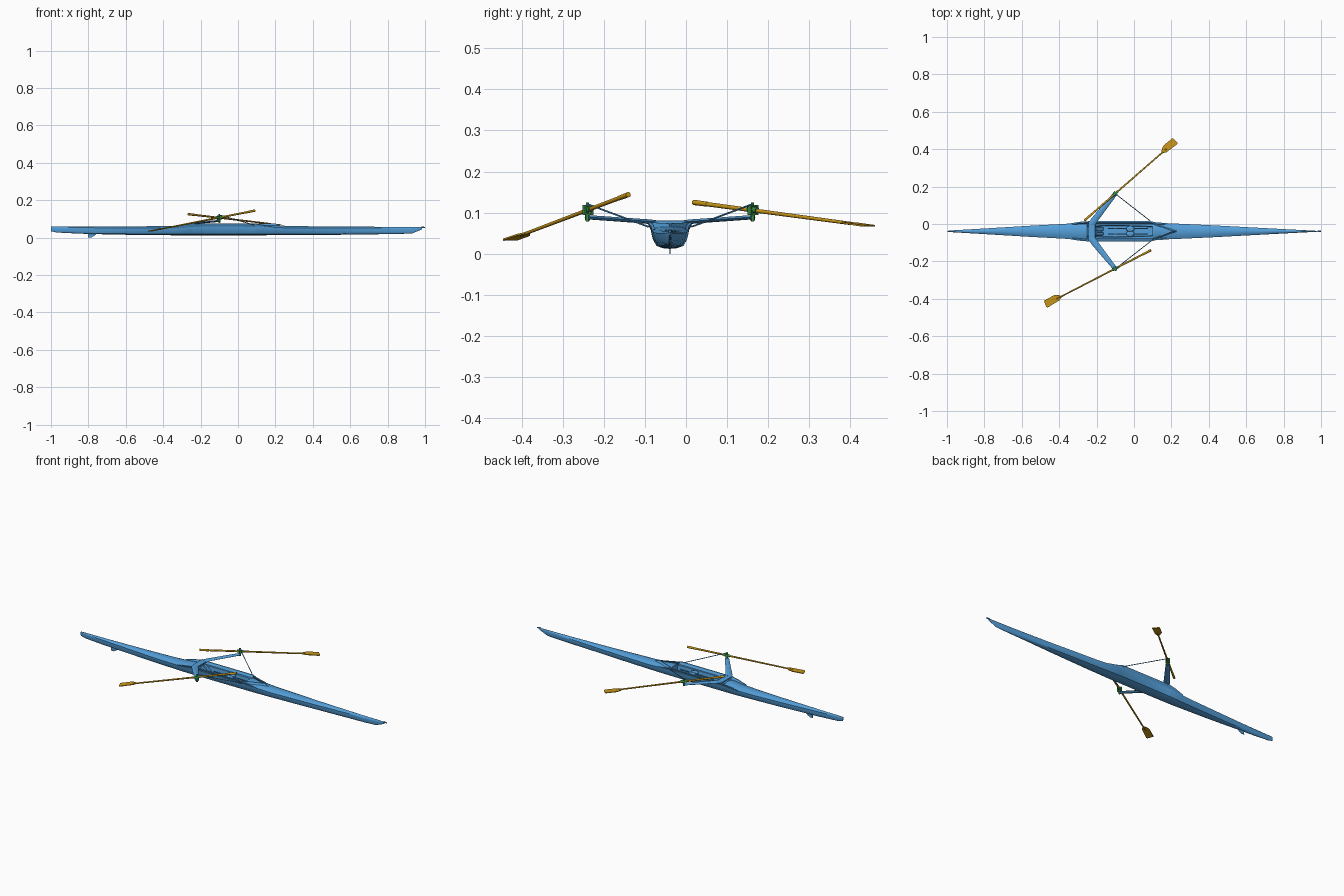
import bpy, bmesh, math
from mathutils import Vector, Matrix

if "Cube" in bpy.data.objects:
    bpy.data.objects.remove(bpy.data.objects["Cube"])

CY = -0.039  # hull centreline


def material(name, rgb):
    m = bpy.data.materials.new(name)
    m.diffuse_color = (*rgb, 1)
    m.use_nodes = True
    m.node_tree.nodes["Principled BSDF"].inputs["Base Color"].default_value = m.diffuse_color
    return m


BLUE = material("hull_blue", (0.09, 0.35, 0.70))
GOLD = material("oar_gold", (0.58, 0.31, 0.01))
GREEN = material("lock_green", (0.04, 0.27, 0.06))


def finish(name, bm, mat, smooth=None):
    bmesh.ops.recalc_face_normals(bm, faces=bm.faces)
    me = bpy.data.meshes.new(name)
    bm.to_mesh(me)
    bm.free()
    ob = bpy.data.objects.new(name, me)
    bpy.context.collection.objects.link(ob)
    me.materials.append(mat)
    if smooth:
        bpy.ops.object.select_all(action='DESELECT')
        ob.select_set(True)
        bpy.context.view_layer.objects.active = ob
        bpy.ops.object.shade_smooth_by_angle(angle=math.radians(smooth))
    return ob


def loft(name, rings, mat, smooth=None):
    """Skin closed rings of points and cap both ends."""
    bm = bmesh.new()
    vs = [[bm.verts.new(p) for p in r] for r in rings]
    n = len(vs[0])
    for a, b in zip(vs, vs[1:]):
        for i in range(n):
            j = (i + 1) % n
            bm.faces.new((a[i], a[j], b[j], b[i]))
    bm.faces.new(vs[0])
    bm.faces.new(vs[-1])
    return finish(name, bm, mat, smooth)


def rod(name, a, b, r1, r2, mat, n=10):
    a, b = Vector(a), Vector(b)
    d = b - a
    bm = bmesh.new()
    mx = Matrix.Translation((a + b) / 2) @ d.to_track_quat('Z', 'Y').to_matrix().to_4x4()
    bmesh.ops.create_cone(bm, cap_ends=True, segments=n, radius1=r1, radius2=r2,
                          depth=d.length, matrix=mx)
    return finish(name, bm, mat, 40)


def box(name, c, size, mat, rot=None, bevel=0.0):
    bm = bmesh.new()
    mx = Matrix.Translation(c) @ (rot or Matrix()) @ Matrix.Diagonal((*size, 1))
    bmesh.ops.create_cube(bm, size=1, matrix=mx)
    if bevel:
        bmesh.ops.bevel(bm, geom=bm.edges[:], offset=bevel, segments=2,
                        affect='EDGES', profile=0.5)
    return finish(name, bm, mat)


def slab(name, pts, offset, mat):
    """Flat polygon thickened along offset."""
    o = Vector(offset) / 2
    return loft(name, [[Vector(p) - o for p in pts], [Vector(p) + o for p in pts]], mat)


# Hull: x, half width, keel z, gunwale z, deck centre z, open-cockpit half width
stations = [
    (-1.00, 0.002, 0.034, 0.056, 0.059, 0), (-0.97, 0.005, 0.027, 0.055, 0.060, 0),
    (-0.85, 0.012, 0.021, 0.053, 0.060, 0), (-0.70, 0.021, 0.017, 0.052, 0.060, 0),
    (-0.55, 0.030, 0.014, 0.051, 0.060, 0), (-0.42, 0.037, 0.013, 0.051, 0.061, 0),
    (-0.33, 0.042, 0.012, 0.053, 0.063, 0), (-0.25, 0.046, 0.012, 0.060, 0.072, 0),
    (-0.249, 0.046, 0.012, 0.062, 0.036, 0.028), (-0.10, 0.047, 0.012, 0.062, 0.034, 0.032),
    (0.099, 0.046, 0.012, 0.062, 0.036, 0.026), (0.10, 0.046, 0.012, 0.060, 0.072, 0),
    (0.25, 0.040, 0.013, 0.052, 0.063, 0), (0.40, 0.033, 0.014, 0.051, 0.060, 0),
    (0.55, 0.025, 0.015, 0.050, 0.059, 0), (0.70, 0.017, 0.017, 0.050, 0.058, 0),
    (0.85, 0.009, 0.019, 0.050, 0.057, 0), (0.93, 0.005, 0.022, 0.050, 0.057, 0),
    (0.985, 0.002, 0.044, 0.052, 0.056, 0)]


def hull_ring(x, w, zb, zg, zd, ci):
    h = zg - zb
    half = [(0.4 * w, zb + 0.04 * h), (0.70 * w, zb + 0.15 * h),
            (0.88 * w, zb + 0.45 * h), (0.96 * w, zb + 0.75 * h), (w, zg)]
    if ci:
        half += [(ci, zg), (ci * 0.9, zd)]
    else:
        half += [(0.65 * w, zg + 0.6 * (zd - zg)), (0.3 * w, zg + 0.92 * (zd - zg))]
    pts = [(0, zb)] + half + [(0, zd)] + [(-y, z) for y, z in reversed(half)]
    return [(x, CY + y, z) for y, z in pts]


loft("hull", [hull_ring(*s) for s in stations], BLUE, 35)

# Bow ball and steering fin
rod("bow_ball", (0.98, CY, 0.055), (1.0, CY, 0.054), 0.005, 0.003, BLUE)
slab("fin", [(-0.80, CY, 0.022), (-0.755, CY, 0.022), (-0.77, CY, 0.008),
             (-0.785, CY, 0.0), (-0.803, CY, 0.001)], (0, 0.003, 0), BLUE)

# Raised V-shaped splash guard on the bow side of the cockpit
for s in (1, -1):
    slab("splash_guard", [(0.10, CY + s * 0.045, 0.062), (0.23, CY, 0.063),
                          (0.20, CY, 0.074), (0.10, CY + s * 0.040, 0.076)],
         (0.004, s * 0.004, 0), BLUE)

# Side parts: flared washboards, rigger arms, stays, pins, locks, rails, shoes
for s, side in ((1, "left"), (-1, "right")):
    rings = []
    for x, y1, z1 in ((-0.34, 0.043, 0.056), (-0.28, 0.052, 0.068), (-0.24, 0.054, 0.075),
                      (0.09, 0.054, 0.075), (0.12, 0.047, 0.068), (0.18, 0.044, 0.058)):
        prof = [(0.040, 0.046), (y1, z1), (y1 - 0.007, z1 + 0.001), (0.034, 0.052)]
        rings.append([(x, CY + s * y, z) for y, z in prof])
    loft(side + "_washboard", rings, BLUE)

    pin = Vector((-0.10, CY + s * 0.201, 0.0))
    arm = []
    for x, y, z, hw in ((-0.225, 0.040, 0.077, 0.018), (-0.212, 0.060, 0.079, 0.018),
                        (-0.10, 0.201, 0.089, 0.011)):
        ux, uy, t = 0.77 * hw, -0.63 * hw, 0.005
        arm.append([(x + k * ux, CY + s * (y + k * uy), z + m * t)
                    for k, m in ((-1, 0), (-0.5, 1), (0.5, 1), (1, 0), (0.5, -1), (-0.5, -1))])
    loft(side + "_rigger_arm", arm, BLUE, 35)
    rod(side + "_stay", (0.09, CY + s * 0.053, 0.066), pin + Vector((0, 0, 0.121)),
        0.0022, 0.0022, BLUE, 8)
    rod(side + "_pin", pin + Vector((0, 0, 0.079)), pin + Vector((0, 0, 0.125)),
        0.0035, 0.0035, GREEN)
    rod(side + "_pin_nut", pin + Vector((0, 0, 0.081)), pin + Vector((0, 0, 0.097)),
        0.006, 0.006, GREEN, 6)

    rod(side + "_seat_rail", (-0.14, CY + s * 0.014, 0.047), (0.075, CY + s * 0.014, 0.047),
        0.003, 0.003, BLUE, 6)
    tilt = Matrix.Rotation(math.radians(40), 4, 'Y')
    box(side + "_shoe", (-0.185, CY + s * 0.013, 0.055), (0.05, 0.018, 0.014), BLUE, tilt, 0.004)
    # Seat half: two rounded pads make the bean-shaped seat
    bm = bmesh.new()
    bmesh.ops.create_uvsphere(bm, u_segments=16, v_segments=8, radius=1,
                              matrix=Matrix.Translation((-0.02, CY + s * 0.013, 0.058))
                              @ Matrix.Diagonal((0.022, 0.016, 0.006, 1)))
    finish(side + "_seat_pad", bm, BLUE, 60)

# Centre cockpit parts
box("rigger_crossbar", (-0.225, CY, 0.076), (0.036, 0.104, 0.009), BLUE, bevel=0.003)
box("foot_board", (-0.192, CY, 0.049), (0.055, 0.05, 0.004), BLUE,
    Matrix.Rotation(math.radians(40), 4, 'Y'))
box("seat_carriage", (-0.02, CY, 0.051), (0.036, 0.034, 0.005), BLUE)
box("cockpit_brace", (-0.10, CY, 0.038), (0.012, 0.06, 0.006), BLUE)


def oar(side, grip, tip, lock, out):
    """Shaft, grip, collar, lock and hatchet blade between grip and tip."""
    grip, tip, lock = Vector(grip), Vector(tip), Vector(lock)
    d = (tip - grip).normalized()
    w = Vector((-d.y, d.x, 0)).normalized() * out
    n = d.cross(w)
    neck = tip - d * 0.095
    rod(side + "_oar_shaft", grip, neck + d * 0.03, 0.0055, 0.004, GOLD)
    rod(side + "_oar_grip", grip, grip + d * 0.05, 0.0065, 0.006, GOLD)
    rod(side + "_oar_collar", lock - d * 0.016, lock + d * 0.016, 0.0075, 0.0075, GREEN)
    outline = [(0, 0.005), (0.02, 0.014), (0.09, 0.019), (0.097, 0.014),
               (0.093, -0.022), (0.03, -0.024), (0.012, -0.016), (0, -0.005)]
    slab(side + "_oar_blade", [neck + d * a + w * b for a, b in outline], n * 0.004, GOLD)
    # Square oarlock frame round the shaft
    flat = Vector((d.x, d.y, 0)).normalized()
    rot = Matrix.Rotation(math.atan2(flat.y, flat.x), 4, 'Z')
    for k in (-1, 1):
        box(side + "_lock_plate", lock + Vector((0, 0, k * 0.010)), (0.012, 0.024, 0.004), GREEN, rot)
        box(side + "_lock_post", lock + w * k * 0.010, (0.012, 0.004, 0.024), GREEN, rot)


oar("left", (-0.265, 0.019, 0.125), (0.222, 0.444, 0.068), (-0.10, 0.163, 0.107), -1)
oar("right", (0.09, -0.140, 0.144), (-0.473, -0.431, 0.034), (-0.10, -0.238, 0.107), 1)
